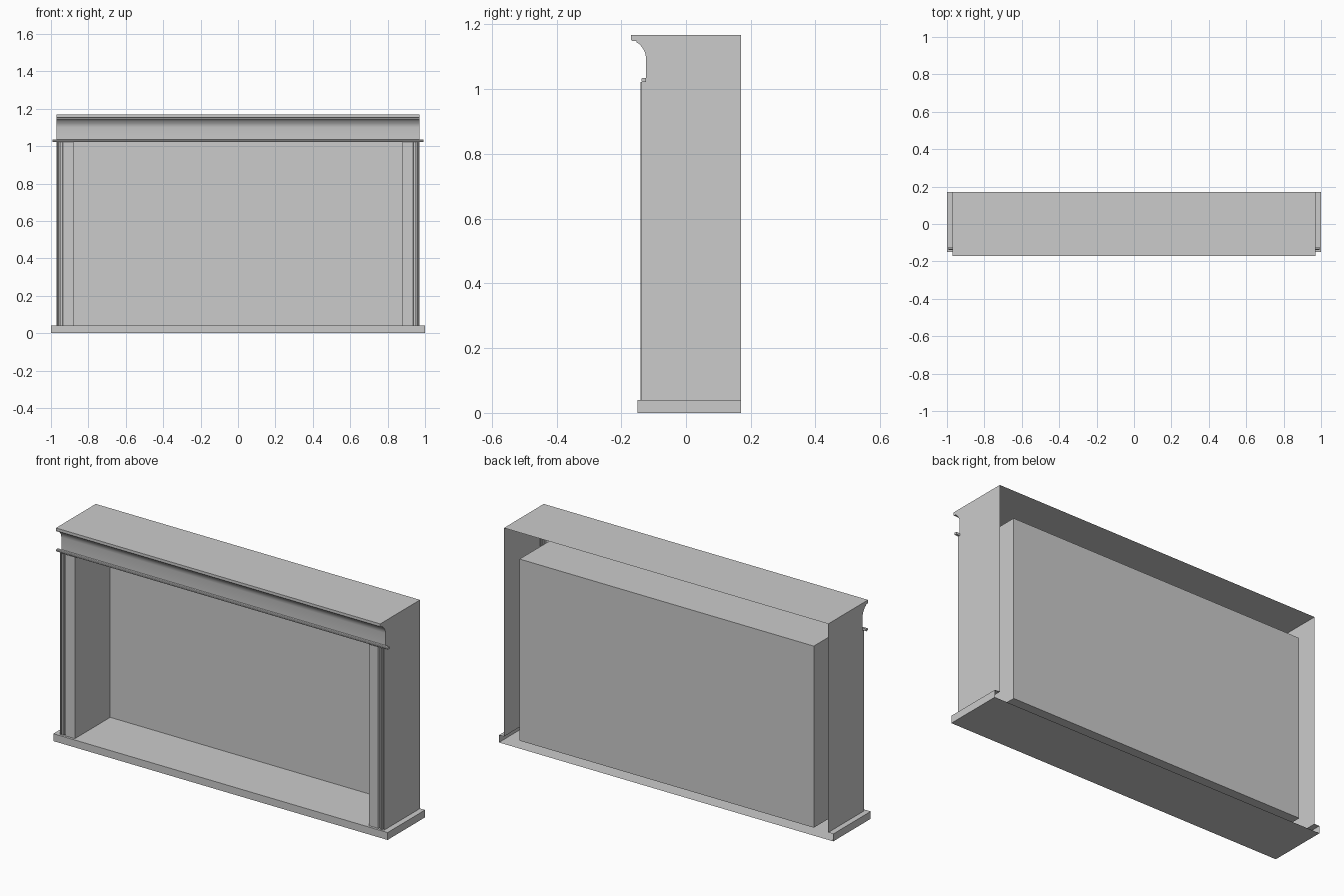
import bpy, bmesh

if "Cube" in bpy.data.objects:
    bpy.data.objects.remove(bpy.data.objects["Cube"])

TOP, BACK = 1.168, 0.17      # overall height, rear edge
SHELL, INNER = 0.97, 0.88    # half widths of outer shell and recess
BASE, HEAD = 0.04, 1.022     # plinth top, opening top


def finish(name, bm, smooth=False):
    bmesh.ops.remove_doubles(bm, verts=bm.verts, dist=1e-5)
    bmesh.ops.recalc_face_normals(bm, faces=bm.faces)
    me = bpy.data.meshes.new(name)
    bm.to_mesh(me)
    bm.free()
    ob = bpy.data.objects.new(name, me)
    bpy.context.collection.objects.link(ob)
    if smooth:
        bpy.context.view_layer.objects.active = ob
        ob.select_set(True)
        bpy.ops.object.shade_smooth_by_angle(angle=0.6)
        ob.select_set(False)
    return ob


def poly(bm, pts):
    return bm.faces.new([bm.verts.new(p) for p in pts])


def open_box(name, x, y0, y1, z0, z1, skip):
    """Thin-walled box with the faces whose normals are in skip left out."""
    bm = bmesh.new()
    bmesh.ops.create_cube(bm, size=1)
    for v in bm.verts:
        v.co = (v.co.x * 2 * x, (y0, y1)[v.co.y > 0], (z0, z1)[v.co.z > 0])
    bm.normal_update()
    drop = [f for f in bm.faces
            if tuple(round(c) for c in f.normal) in skip]
    bmesh.ops.delete(bm, geom=drop, context='FACES')
    return finish(name, bm)


def sweep_x(name, profile, half, caps=False, closed=False, smooth=False):
    """Extrude a (y, z) profile along x."""
    bm = bmesh.new()
    ring = list(profile) + ([profile[0]] if closed else [])
    for (ya, za), (yb, zb) in zip(ring, ring[1:]):
        poly(bm, [(-half, ya, za), (half, ya, za), (half, yb, zb), (-half, yb, zb)])
    if caps:
        for s in (-half, half):
            poly(bm, [(s, y, z) for y, z in profile])
    return finish(name, bm, smooth)


# Plinth: hollow, open at the back, with a top ledge around the shell
open_box("plinth", 1.0, -0.15, BACK, 0, BASE, [(0, 1, 0), (0, 0, 1)])
bm = bmesh.new()
for s in (-1, 1):
    poly(bm, [(s, -0.15, BASE), (s, BACK, BASE),
              (s * SHELL, BACK, BASE), (s * SHELL, -0.15, BASE)])
poly(bm, [(-SHELL, -0.15, BASE), (SHELL, -0.15, BASE),
          (SHELL, -0.137, BASE), (-SHELL, -0.137, BASE)])
finish("plinth_ledge", bm)

# Recess: open-fronted tray
open_box("recess", INNER, -0.137, 0.165, BASE, HEAD, [(0, -1, 0)])

# Cornice front with cove, and top board
cove = [(-0.124, HEAD), (-0.124, 1.10), (-0.1265, 1.113), (-0.131, 1.122),
        (-0.137, 1.131), (-0.1435, 1.139), (-0.152, 1.144), (-0.153, 1.149),
        (-0.166, 1.149), (-0.17, 1.153), (-0.17, TOP)]
sweep_x("cornice", cove + [(BACK, TOP)], SHELL, smooth=True)

# Shell sides follow the cornice outline
bm = bmesh.new()
side = [(BACK, BASE), (-0.137, BASE), (-0.137, HEAD)] + cove + [(BACK, TOP)]
for s in (-SHELL, SHELL):
    poly(bm, [(s, y, z) for y, z in side])
finish("shell_sides", bm)

# Thin bead under the cornice, overhanging both ends
bead = [(-0.123, HEAD), (-0.135, HEAD), (-0.138, 1.025), (-0.138, 1.031),
        (-0.135, 1.034), (-0.123, 1.034)]
sweep_x("cornice_bead", bead, 0.992, caps=True, closed=True)

# Reeded pilaster fronts
flutes = [(INNER, -0.137), (0.935, -0.137), (0.938, -0.13), (0.948, -0.13),
          (0.950, -0.14), (0.958, -0.14), (0.960, -0.13), (0.965, -0.13),
          (0.967, -0.137), (SHELL, -0.137)]
for s, label in ((-1, "left"), (1, "right")):
    bm = bmesh.new()
    for (xa, ya), (xb, yb) in zip(flutes, flutes[1:]):
        poly(bm, [(s * xa, ya, BASE), (s * xb, yb, BASE),
                  (s * xb, yb, HEAD), (s * xa, ya, HEAD)])
    finish(label + "_pilaster", bm)
